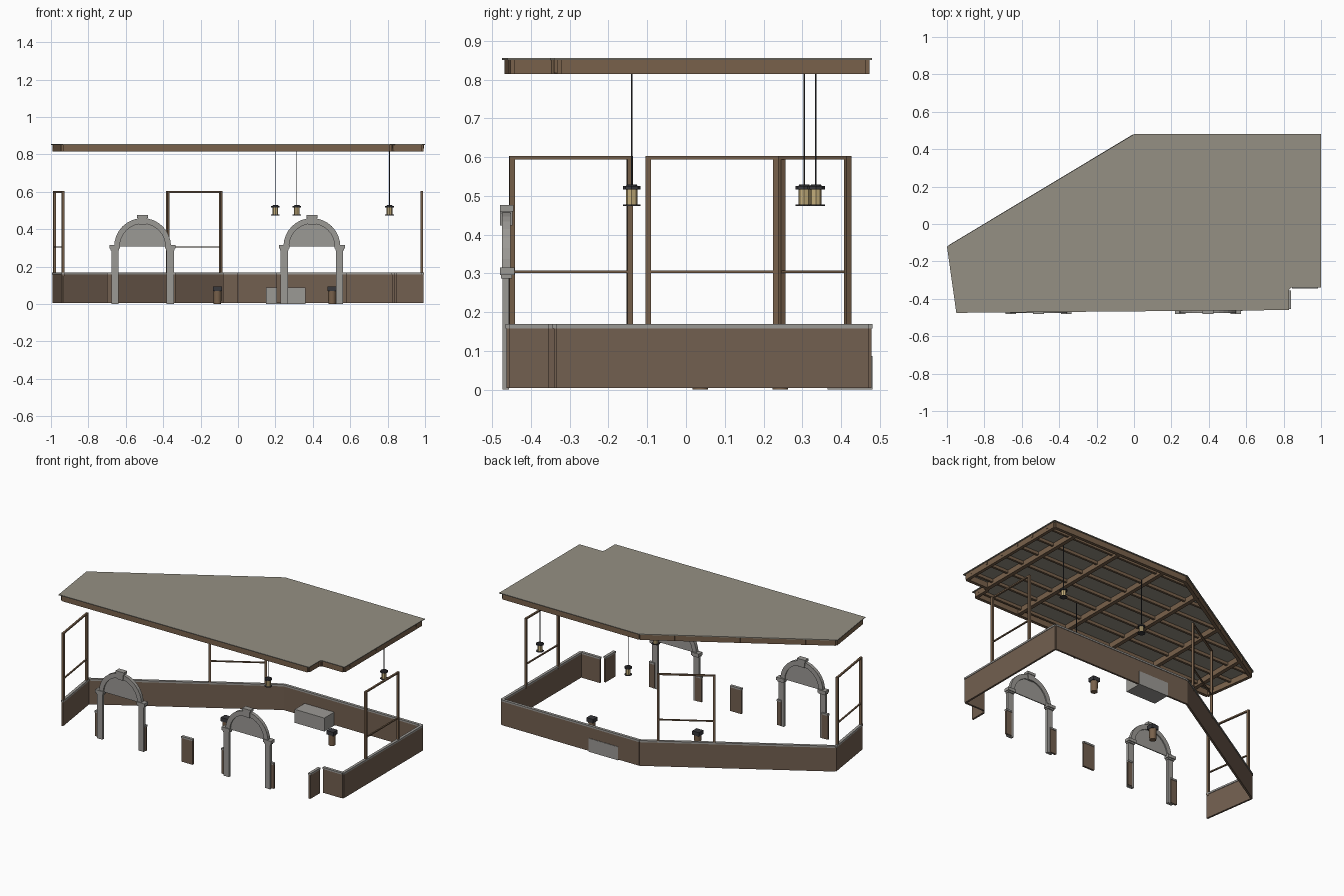
import bpy, bmesh, math
from mathutils import Vector

if "Cube" in bpy.data.objects:
    bpy.data.objects.remove(bpy.data.objects["Cube"])


def material(name, r, g, b):
    m = bpy.data.materials.new(name)
    m.diffuse_color = (r, g, b, 1)
    m.use_nodes = True
    m.node_tree.nodes["Principled BSDF"].inputs["Base Color"].default_value = m.diffuse_color
    return m


PANEL = material("brown_panel", 0.17, 0.115, 0.08)
WOOD = material("wood", 0.19, 0.12, 0.07)
STONE = material("stone", 0.33, 0.32, 0.30)
TILE = material("roof_tile", 0.30, 0.28, 0.23)
DARK = material("dark_metal", 0.04, 0.04, 0.045)
GLOW = material("lamp_glass", 0.55, 0.42, 0.2)


def finish(name, bm, mat):
    bmesh.ops.recalc_face_normals(bm, faces=bm.faces)
    me = bpy.data.meshes.new(name)
    bm.to_mesh(me)
    bm.free()
    ob = bpy.data.objects.new(name, me)
    bpy.context.collection.objects.link(ob)
    if mat:
        me.materials.append(mat)
    return ob


def prism(name, pts, depth, mat):
    """Extrude a closed loop of 3D points along a vector."""
    bm = bmesh.new()
    f = bm.faces.new([bm.verts.new(p) for p in pts])
    r = bmesh.ops.extrude_face_region(bm, geom=[f])
    bmesh.ops.translate(bm, vec=depth, verts=[v for v in r["geom"] if isinstance(v, bmesh.types.BMVert)])
    return finish(name, bm, mat)


def box(name, x0, x1, y0, y1, z0, z1, mat):
    return prism(name, [(x0, y0, z0), (x1, y0, z0), (x1, y1, z0), (x0, y1, z0)], (0, 0, z1 - z0), mat)


def bar(name, a, b, w, z0, z1, mat):
    """Upright-sided bar between two plan points."""
    a, b = Vector(a), Vector(b)
    d = (b - a).normalized() * w / 2
    n = Vector((-d.y, d.x))
    return prism(name, [(*p, z0) for p in (a - n, b - n, b + n, a + n)], (0, 0, z1 - z0), mat)


def drum(name, x, y, z0, z1, r0, r1, n, mat):
    bm = bmesh.new()
    bmesh.ops.create_cone(bm, cap_ends=True, segments=n, radius1=r0, radius2=r1, depth=z1 - z0)
    bmesh.ops.translate(bm, vec=(x, y, (z0 + z1) / 2), verts=bm.verts)
    ob = finish(name, bm, mat)
    if n > 8:
        for p in ob.data.polygons:
            p.use_smooth = len(p.vertices) == 4
    return ob


# Roof plate with its perimeter beams
ROOF = [(-1, -.12), (-.95, -.475), (.83, -.46), (.83, -.35), (.84, -.34), (1, -.34), (1, .48), (0, .48)]
prism("roof_plate", [(x, y, .851) for x, y in ROOF], (0, 0, .005), TILE)


def inset(loop, d):
    out = []
    for i, p in enumerate(loop):
        p = Vector(p)
        a = (p - Vector(loop[i - 1])).normalized()
        b = (Vector(loop[(i + 1) % len(loop)]) - p).normalized()
        na, nb = Vector((-a.y, a.x)), Vector((-b.y, b.x))
        out.append(p + (na + nb) * d / (1 + na.dot(nb)))
    return out


edge = inset(ROOF, .017)
for i, p in enumerate(edge):
    bar("roof_edge_beam", edge[i - 1], p, .02, .815, .851, WOOD)


# Cross beams and joists clipped to the roof outline
def span(axis, c):
    hits = []
    for i, p in enumerate(edge):
        q = edge[i - 1]
        if (p[axis] - c) * (q[axis] - c) < 0:
            t = (c - q[axis]) / (p[axis] - q[axis])
            hits.append(q[1 - axis] + t * (p[1 - axis] - q[1 - axis]))
    return min(hits), max(hits)


for i in range(6):
    x = -.825 + i * .33
    lo, hi = span(0, x)
    bar("roof_cross_beam", (x, lo - .01), (x, hi + .01), .025, .817, .851, WOOD)
for i in range(7):
    y = -.408 + i * .136
    lo, hi = span(1, y)
    bar("roof_joist", (lo - .01, y), (hi + .012, y), .014, .832, .851, WOOD)


# Low panelled walls with a stone cap
def wall(a, b):
    bar("low_wall", a, b, .012, .004, .158, PANEL)
    bar("wall_cap", a, b, .018, .158, .169, STONE)


A, B, C, D, E = (-.935, -.46), (-.985, -.12), (0, .472), (.985, .472), (.985, -.335)
for a, b in ((A, B), (B, C), (C, D), (D, E), (E, (.845, -.335)), ((.83, -.355), (.83, -.455))):
    wall(a, b)
for x0, x1 in ((-.70, -.655), (-.365, -.335), (-.08, 0), (.205, .25), (.54, .58)):
    wall((x0, -.457), (x1, -.457))


# Open wooden frames standing on the walls
def frame(a, b):
    d = (Vector(b) - Vector(a)).normalized() * .007
    for p in (a, b):
        bar("frame_post", Vector(p) - d, Vector(p) + d, .014, .15, .603, WOOD)
    bar("frame_top_rail", a, b, .012, .594, .603, WOOD)
    bar("frame_middle_rail", a, b, .009, .301, .308, WOOD)


frame((-.936, -.449), (-.981, -.145))
frame((-.375, .247), (-.092, .417))
frame((.982, -.097), (.982, .232))

# Stone gateway arches
for cx in (-.51, .395):
    for s in (-1, 1):
        x = cx + s * .148
        box("arch_pillar", x - .019, x + .019, -.474, -.456, 0, .292, STONE)
        box("arch_capital", x - .023, x + .023, -.477, -.449, .287, .297, STONE)
        box("arch_capital_top", x - .028, x + .028, -.48, -.443, .296, .315, STONE)
    arc = [math.pi * i / 16 for i in range(17)]

    def ring(r, y):
        return [(cx + r * math.cos(t), y, .307 + r * math.sin(t)) for t in arc]
    prism("arch_band", ring(.152, -.475) + ring(.122, -.475)[::-1], (0, .022, 0), STONE)
    prism("arch_infill", ring(.124, -.466), (0, .006, 0), STONE)
    prism("arch_keystone", [(cx - .021, -.48, .424), (cx + .021, -.48, .424),
                            (cx + .025, -.48, .462), (cx - .025, -.48, .462)], (0, .032, 0), STONE)
    box("keystone_cap", cx - .029, cx + .029, -.48, -.445, .46, .476, STONE)

# Hanging lanterns
for x, y in ((.2, .305), (.315, -.14), (.81, .335)):
    drum("lantern_base", x, y, .474, .478, .023, .023, 8, DARK)
    drum("lantern_glass", x, y, .478, .517, .015, .015, 8, GLOW)
    drum("lantern_cap", x, y, .516, .525, .023, .023, 8, DARK)
    drum("lantern_cap_top", x, y, .524, .53, .017, .012, 8, DARK)
    drum("lantern_cord", x, y, .53, .83, .002, .002, 6, DARK)

# Lidded bins
for x, y in ((-.11, .037), (.503, .243)):
    drum("bin_body", x, y, 0, .068, .02, .022, 16, WOOD)
    box("bin_lid", x - .024, x + .024, y - .022, y + .022, .068, .093, DARK)

# Stone bench block set into the back wall
box("bench_block", .15, .362, .365, .481, 0, .087, STONE)
